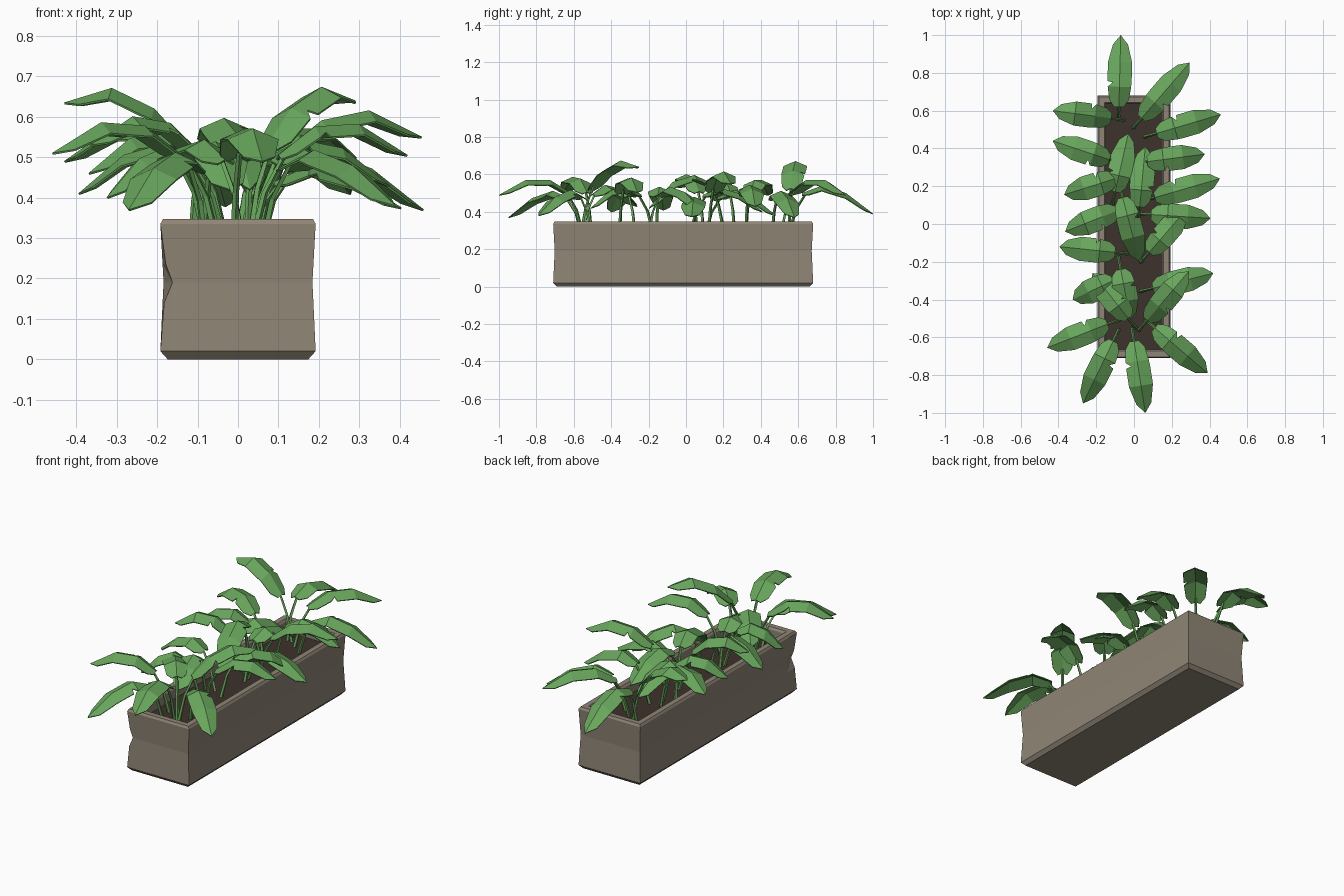
import bpy, bmesh, math
from mathutils import Vector

if "Cube" in bpy.data.objects:
    bpy.data.objects.remove(bpy.data.objects["Cube"])


def material(name, rgb):
    m = bpy.data.materials.new(name)
    m.diffuse_color = (*rgb, 1)
    m.use_nodes = True
    m.node_tree.nodes["Principled BSDF"].inputs["Base Color"].default_value = m.diffuse_color
    return m


STONE = material("warm_grey_stone", (0.275, 0.235, 0.18))
SOIL = material("dark_soil", (0.048, 0.032, 0.026))
GREEN = material("leaf_green", (0.14, 0.38, 0.108))


def finish(bm, name, mat):
    bmesh.ops.recalc_face_normals(bm, faces=bm.faces[:])
    me = bpy.data.meshes.new(name)
    bm.to_mesh(me)
    bm.free()
    me.materials.append(mat)
    ob = bpy.data.objects.new(name, me)
    bpy.context.collection.objects.link(ob)
    return ob


# Planter trough: stacked rings, outside up then down inside.
# The fifth point of each ring sits on the left side and keeps the dent local.
X, Y, YC = 0.192, 0.695, -0.015
SOIL_Z = 0.28
profile = [(0.018, 0), (0, 0.02), (0.0055, 0.14), (0.008, 0.19), (0.0055, 0.235),
           (0, 0.335), (0.007, 0.347), (0.037, 0.347), (0.045, 0.335),
           (0.045, SOIL_Z - 0.02)]
bm = bmesh.new()
rings = []
for inset, z in profile:
    rings.append([bm.verts.new((sx * (X - inset), YC + sy * (Y - inset), z))
                  for sx, sy in ((-1, -1), (1, -1), (1, 1), (-1, 1), (-1, -0.9))])
for a, b in zip(rings, rings[1:]):
    for i in range(5):
        j = (i + 1) % 5
        bm.faces.new((a[i], a[j], b[j], b[i]))
bm.faces.new(rings[0])
bm.faces.new(rings[-1])
# dented front left corner
for ring, push in ((2, 0.004), (3, 0.022), (4, 0.008)):
    rings[ring][0].co.x += push
bmesh.ops.triangulate(bm, faces=[f for f in bm.faces if rings[3][0] in f.verts])
finish(bm, "planter_trough", STONE)

# Soil sheet
bm = bmesh.new()
bm.faces.new([bm.verts.new((sx * (X - 0.044), YC + sy * (Y - 0.044), SOIL_Z))
              for sx, sy in ((-1, -1), (1, -1), (1, 1), (-1, 1))])
finish(bm, "soil", SOIL)

# Leaves: blade base x, y, tip x, y, tip height, and crest height where it is unusual
leaves = [
    (-.08, .62, -.07, 1.0, .39, .54), (.04, .56, .295, .855, .49),
    (.12, .48, .46, .58, .37), (.07, .33, .375, .37, .43),
    (.11, .14, .455, .24, .55), (.09, .05, .405, .03, .375, .48),
    (.08, -.15, .28, .08, .41), (.10, -.34, .42, -.26, .505),
    (.11, -.55, .39, -.79, .38), (0, -.62, .06, -1.0, .49),
    (-.11, -.62, -.27, -.95, .37), (-.14, -.53, -.46, -.655, .51),
    (-.11, -.30, -.325, -.40, .40), (-.10, -.15, -.395, -.12, .41),
    (-.09, .07, -.365, -.04, .53), (-.10, .24, -.37, .155, .46),
    (-.13, .34, -.43, .44, .49), (-.12, .56, -.43, .60, .635),
    (-.10, .17, -.03, .48, .38), (.03, .09, .06, .41, .40),
    (-.06, .14, .03, -.20, .42, .60), (-.03, -.50, -.22, -.26, .43),
    (-.07, -.24, -.02, -.51, .42), (.07, -.51, .29, -.25, .64),
]
# Blade outline: position along the blade, half width, torn half width
OUTLINE = [(0, .026, .026), (.1, .052, .052), (.28, .062, .062), (.34, .063, .036),
           (.36, .064, .064), (.62, .064, .064), (.87, .040, .040)]


def build_leaf(n, bx, by, tx, ty, zt, crest=None):
    base, tip = Vector((bx, by, 0)), Vector((tx, ty, 0))
    along = (tip - base).normalized()
    side = Vector((-along.y, along.x, 0))
    # high leaves climb longer before they arch over
    zp = crest or 0.29 + 0.6 * zt
    zb = zp - 0.04 - max(0, zt - 0.4) * 0.45
    high = min(1, max(0, (zt - 0.38) / 0.22))
    z1 = zp - high * 0.35 * (zp - zb)
    z2 = zp + (1 - high) * 0.28 * (zt - zp)
    bends = [(0, zb), (.28, z1), (.62, z2), (1, zt)]

    def spine(t):
        for (t0, z0), (t1, z1) in zip(bends, bends[1:]):
            if t <= t1:
                z = z0 + (z1 - z0) * (t - t0) / (t1 - t0)
                break
        p = base.lerp(tip, t)
        p.z = z
        return p

    # Folded blade with one torn notch
    bm = bmesh.new()
    rows = []
    for t, w, torn in OUTLINE:
        c = spine(t)
        l, r = (w, torn) if n % 2 else (torn, w)
        rows.append([bm.verts.new(p) for p in (
            c + side * l - Vector((0, 0, l * 0.42)), c,
            c - side * r - Vector((0, 0, r * 0.42)))])
    for a, b in zip(rows, rows[1:]):
        bm.faces.new((a[0], a[1], b[1], b[0]))
        bm.faces.new((a[1], a[2], b[2], b[1]))
    end = bm.verts.new(spine(1))
    bm.faces.new((rows[-1][0], rows[-1][1], end))
    bm.faces.new((rows[-1][1], rows[-1][2], end))
    blade = finish(bm, f"leaf_blade_{n + 1}", GREEN)
    if blade.data.polygons[0].normal.z < 0:
        blade.data.flip_normals()
    solid = blade.modifiers.new("thickness", "SOLIDIFY")
    solid.thickness = 0.005
    solid.offset = -1

    # Four sided stem from the soil to the blade
    foot = base - along * 0.07
    foot.z = SOIL_Z - 0.01
    mid = base - along * 0.035
    mid.z = foot.z + (zb - foot.z) * 0.6
    top = spine(0.06) - Vector((0, 0, 0.008))
    bm = bmesh.new()
    tube = []
    for p, r in ((foot, .010), (mid, .008), (top, .007)):
        tube.append([bm.verts.new(p + r * (along * math.cos(k * math.pi / 2)
                                           + side * math.sin(k * math.pi / 2)))
                     for k in range(4)])
    for a, b in zip(tube, tube[1:]):
        for i in range(4):
            j = (i + 1) % 4
            bm.faces.new((a[i], a[j], b[j], b[i]))
    bm.faces.new(tube[0])
    bm.faces.new(tube[-1])
    finish(bm, f"leaf_stem_{n + 1}", GREEN)


for n, leaf in enumerate(leaves):
    build_leaf(n, *leaf)
